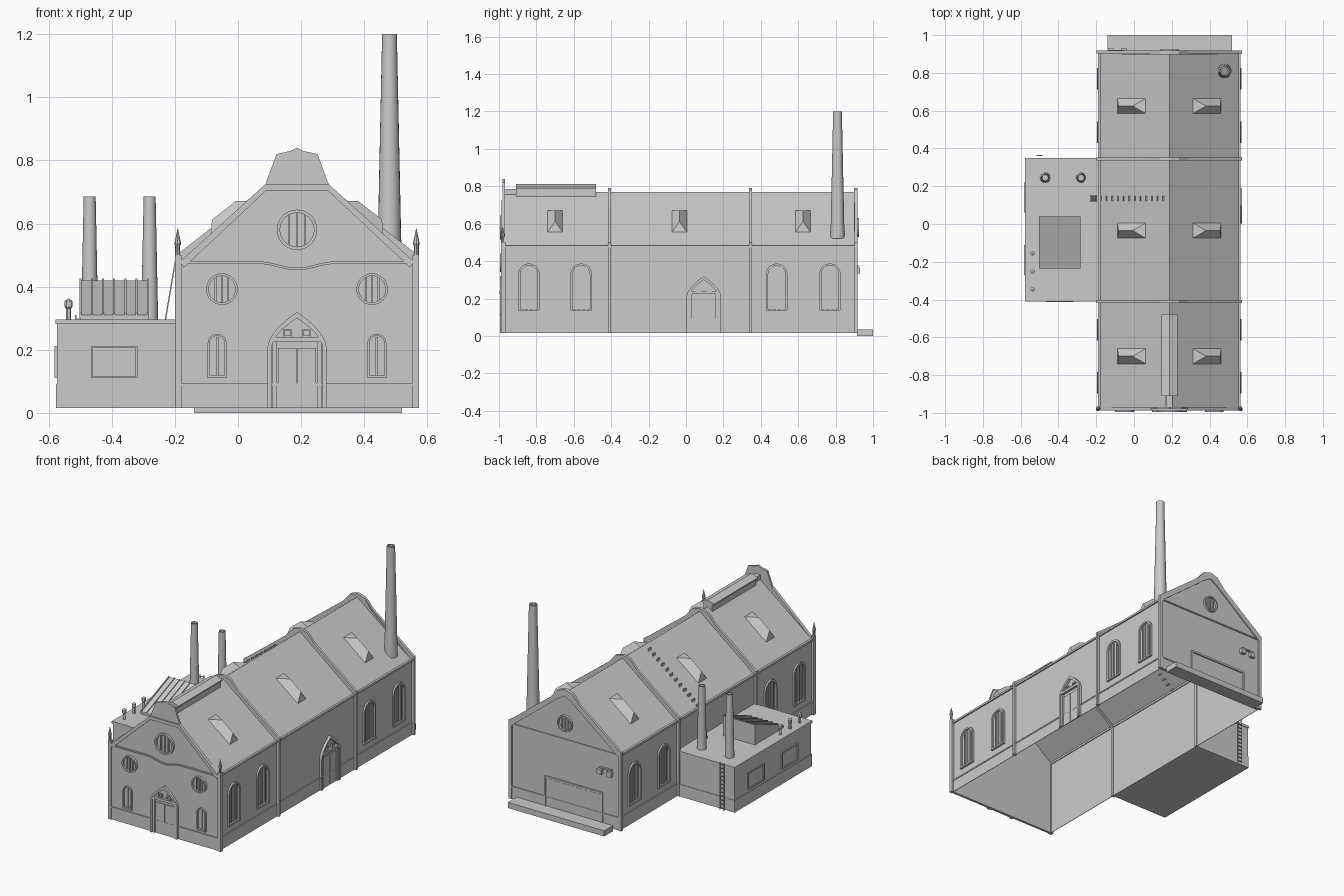
import bpy, bmesh, math
from mathutils import Vector, Matrix

cube = bpy.data.objects.get("Cube")
if cube:
    bpy.data.objects.remove(cube)

GREY = (0.6, 0.6, 0.6, 1)
mat = bpy.data.materials.new("plain grey")
mat.use_nodes = True
mat.diffuse_color = GREY
mat.node_tree.nodes["Principled BSDF"].inputs["Base Color"].default_value = GREY

CX, HALF, BASE, EAVE, RIDGE = 0.187, 0.37, 0.015, 0.48, 0.77
FRONT_Y, BACK_Y = -0.98, 0.91
PITCH = math.atan2(RIDGE - EAVE, HALF)
UP = Vector((0, 0, 1))


def make(name, verts, faces, frame=Matrix(), smooth=False):
    mesh = bpy.data.meshes.new(name)
    mesh.from_pydata([frame @ Vector(v) for v in verts], [], faces)
    bm = bmesh.new()
    bm.from_mesh(mesh)
    bmesh.ops.recalc_face_normals(bm, faces=bm.faces)
    bm.to_mesh(mesh)
    bm.free()
    mesh.materials.append(mat)
    obj = bpy.data.objects.new(name, mesh)
    bpy.context.collection.objects.link(obj)
    if smooth:
        bpy.ops.object.select_all(action='DESELECT')
        obj.select_set(True)
        bpy.context.view_layer.objects.active = obj
        bpy.ops.object.shade_smooth_by_angle()
    return obj


def wall(u, x, y):
    """Frame with u along the wall, z up and depth pointing outwards."""
    u = Vector(u)
    n = u.cross(UP)
    return Matrix.Translation((x, y, 0)) @ Matrix((u, UP, n)).transposed().to_4x4()


def prism(name, pts, frame, d0, d1):
    n = len(pts)
    verts = [(u, v, d) for d in (d0, d1) for u, v in pts]
    sides = [(i, (i + 1) % n, (i + 1) % n + n, i + n) for i in range(n)]
    return make(name, verts, [tuple(range(n)), tuple(range(n, 2 * n))] + sides, frame)


def band(name, outer, inner, frame, d0, d1, closed=False):
    n = len(outer)
    verts = [(u, v, d) for d in (d0, d1) for line in (outer, inner) for u, v in line]
    faces = []
    for i in range(n if closed else n - 1):
        j = (i + 1) % n
        for a, b in ((0, n), (2 * n, 3 * n), (0, 2 * n), (n, 3 * n)):
            faces.append((a + i, a + j, b + j, b + i))
    if not closed:
        faces += [(i, i + n, i + 3 * n, i + 2 * n) for i in (0, n - 1)]
    return make(name, verts, faces, frame)


def plate(name, frame, u0, u1, v0, v1, d0, d1):
    return prism(name, [(u0, v0), (u1, v0), (u1, v1), (u0, v1)], frame, d0, d1)


def lathe(name, x, y, profile, sides=20):
    verts, faces = [], []
    for r, z in profile:
        for k in range(sides):
            a = math.tau * k / sides
            verts.append((x + r * math.cos(a), y + r * math.sin(a), z))
    for i in range(len(profile) - 1):
        for k in range(sides):
            j = (k + 1) % sides
            a, b = i * sides, (i + 1) * sides
            faces.append((a + k, a + j, b + j, b + k))
    return make(name, verts, faces, smooth=True)


def ladder(name, start, end, across, rungs):
    start, end, across = Vector(start), Vector(end), Vector(across)
    along = (end - start).normalized()
    frame = Matrix((across, along, across.cross(along))).transposed().to_4x4()
    frame = Matrix.Translation(start) @ frame
    length, w, t = (end - start).length, 0.014, 0.002
    for side in (-w, w):
        plate(name + "_rail", frame, side - t, side + t, 0, length, -t, t)
    for k in range(rungs):
        v = length * (k + 0.5) / rungs
        plate(name + "_rung", frame, -w, w, v - t, v + t, -t, t)


def mirrored(half):
    return [(-u, v) for u, v in half] + [(u, v) for u, v in reversed(half) if u]


def arch(u, w, z0, spring, top, point=False):
    """Open outline of an arch, from its left foot to its right foot."""
    half = [(w, z0)]
    for k in range(9):
        a = math.pi / 2 * k / 8
        x = 1 - (k / 8) ** 1.7 if point else math.cos(a)
        z = k / 8 if point else math.sin(a)
        half.append((w * x if k < 8 else 0, spring + (top - spring) * z))
    return [(u + x, z) for x, z in mirrored(half)]


def circle(u, v, r):
    return [(u + r * math.cos(math.tau * k / 32), v + r * math.sin(math.tau * k / 32))
            for k in range(32)]


def arched_window(frame, u, w, z0, top, bars=3):
    spring, t = top - w, 0.2 * w
    band("window_frame", arch(u, w, z0, spring, top),
         arch(u, w - t, z0, spring, top - t), frame, 0, 0.01)
    plate("window_sill", frame, u - w, u + w, z0 - 0.01, z0, 0, 0.012)
    for k in range(bars):
        x = u + w * (k - (bars - 1) / 2) * 0.45
        plate("window_bar", frame, x - 0.004, x + 0.004, z0, top - t * 1.5, 0, 0.005)


def round_window(frame, u, v, r):
    band("round_window_frame", circle(u, v, r), circle(u, v, r * 0.84), frame, 0, 0.014, True)
    for k in (-1, 0, 1):
        x, h = u + k * r * 0.4, r * (0.86 if k == 0 else 0.76)
        plate("round_window_bar", frame, x - 0.003, x + 0.003, v - h, v + h, 0, 0.007)


def rect_frame(name, frame, u, w, z0, z1, t):
    outer = [(u - w, z0), (u + w, z0), (u + w, z1), (u - w, z1)]
    inner = [(u - w + t, z0 + t), (u + w - t, z0 + t), (u + w - t, z1 - t), (u - w + t, z1 - t)]
    band(name, outer, inner, frame, 0, 0.008, True)


def porch(frame, u):
    band("porch_arch", arch(u, 0.093, BASE, 0.21, 0.32, True),
         arch(u, 0.08, BASE, 0.21, 0.3, True), frame, 0, 0.015)
    plate("porch_cornice", frame, u - 0.076, u + 0.076, 0.225, 0.24, 0, 0.016)
    for s in (-1, 1):
        plate("door_jamb", frame, u + s * 0.078, u + s * 0.064, BASE, 0.225, 0, 0.01)
        plate("door_leaf", frame, u + s * 0.002, u + s * 0.06, BASE, 0.205, 0, 0.005)
        rect_frame("porch_light", frame, u + s * 0.03, 0.014, 0.24, 0.265, 0.005)


front = wall((1, 0, 0), CX, FRONT_Y)
back = wall((-1, 0, 0), CX, BACK_Y)
left = wall((0, 1, 0), CX + HALF, 0)
right = wall((0, -1, 0), CX - HALF, 0)

# Hall: hollow walls and roof, open underneath
outline = mirrored([(HALF, BASE), (HALF, EAVE), (0, RIDGE)])
shell = [(CX + u, y, v) for y in (FRONT_Y, BACK_Y) for u, v in outline]
make("hall_walls_and_roof", shell, [(i, i + 1, i + 6, i + 5) for i in range(4)])

# Gable walls
front_half = [(HALF, BASE), (HALF, EAVE), (0.1, 0.725), (0.065, 0.82), (0.02, 0.83), (0, 0.84)]
back_half = [(HALF, BASE), (HALF, EAVE), (0.1, 0.71), (0.05, 0.775), (0, 0.79)]
prism("front_gable", mirrored(front_half), front, -0.012, 0)
prism("back_gable", mirrored(back_half), back, -0.012, 0)
coping = mirrored(front_half[1:3])
band("front_coping", coping, [(u * 0.97, v - 0.02) for u, v in coping], front, 0, 0.008)

# Buttress ribs running up the walls and over the roof
rib_out = mirrored([(0.386, BASE), (0.386, 0.5), (0.37, 0.51), (0.1, 0.718), (0.05, 0.775), (0, 0.79)])
rib_in = mirrored([(0.365, BASE), (0.365, 0.47), (0.36, 0.475), (0.1, 0.68), (0.05, 0.72), (0, 0.75)])
for y in (-0.41, 0.345, BACK_Y):
    band("roof_rib", rib_out, rib_in, wall((1, 0, 0), CX, y), -0.008, 0.008)
for s in (-1, 1):
    x = CX + s * 0.378
    plate("corner_pier", front, s * 0.366, s * 0.386, BASE, 0.5, -0.015, 0.008)
    lathe("pinnacle", x, FRONT_Y, [(0.008, 0.49), (0.008, 0.53), (0.011, 0.535), (0.0005, 0.585)], 8)

# Plinths, eaves mouldings and the dipped front moulding
for frame, a, b in ((front, -HALF, HALF), (back, -HALF, HALF),
                    (left, FRONT_Y, BACK_Y), (right, -BACK_Y, -FRONT_Y)):
    plate("plinth", frame, a, b, BASE, 0.088, 0, 0.003)
    plate("plinth_moulding", frame, a, b, 0.086, 0.094, 0, 0.006)
for frame, a, b in ((left, FRONT_Y, BACK_Y), (right, -BACK_Y, -FRONT_Y)):
    plate("eaves_moulding", frame, a, b, 0.472, 0.484, -0.005, 0.008)
curve = []
for k in range(-20, 21):
    u = HALF * k / 20
    dip = math.cos(u * math.pi / 0.24) ** 2 if abs(u) < 0.12 else 0
    curve.append((u, EAVE - 0.02 * dip))
band("front_moulding", curve, [(u, v - 0.008) for u, v in curve], front, 0, 0.008)
plate("back_moulding", back, -HALF, HALF, 0.474, 0.482, 0, 0.006)

# Windows and porches
for y in (-0.84, -0.56, 0.485, 0.77):
    arched_window(left, y, 0.057, 0.145, 0.387)
    arched_window(right, -y, 0.057, 0.145, 0.387)
round_window(front, 0, 0.58, 0.064)
round_window(back, 0, 0.58, 0.05)
for s in (-1, 1):
    round_window(front, s * 0.238, 0.392, 0.05)
    arched_window(front, s * 0.253, 0.03, 0.12, 0.25, 1)
porch(front, 0)
porch(left, 0.095)

# Loading door, ramp and lamp at the back
rect_frame("loading_door_frame", back, 0.057, 0.2, BASE, 0.22, 0.012)
plate("loading_door", back, -0.13, 0.244, BASE, 0.205, 0, 0.004)
plate("loading_ramp", back, -0.333, 0.327, 0, 0.035, 0.005, 0.09)
plate("lamp_arm", back, 0.24, 0.32, 0.37, 0.378, 0, 0.012)
for u in (0.24, 0.31):
    plate("lamp_box", back, u - 0.015, u + 0.015, 0.335, 0.365, 0, 0.02)

# Hipped roof lights on both slopes
for s in (-1, 1):
    slope = Matrix.Rotation(PITCH * s, 4, 'Y') @ Matrix.Diagonal((s, 1, 1, 1))
    for y in (0.625, -0.035, -0.7):
        place = Matrix.Translation((CX + s * 0.2, y, RIDGE - 0.2 * math.tan(PITCH)))
        hip = [(a, b, 0) for a, b in ((-0.095, -0.04), (0.095, -0.04), (0.095, 0.04), (-0.095, 0.04))]
        hip += [(-0.04, 0, 0.042), (0.055, 0, 0.042)]
        make("roof_light", hip, [(0, 1, 5, 4), (2, 3, 4, 5), (1, 2, 5), (3, 0, 4), (3, 2, 1, 0)], place @ slope)

# Long ridge vent
plate("ridge_vent", front, -0.03, 0.03, 0.735, 0.79, -0.5, -0.07)
prism("ridge_vent_cap", mirrored([(0.042, 0.788), (0.042, 0.796), (0, 0.812)]), front, -0.5, -0.07)
plate("ridge_vent_link", front, -0.018, 0.018, 0.74, 0.785, -0.08, -0.005)

# Side annex with flat roof
annex = wall((1, 0, 0), 0, -0.405)
ANNEX_X = -0.574
plate("annex_walls", annex, ANNEX_X, CX - HALF, BASE, 0.285, -0.75, 0)
plate("annex_roof", annex, ANNEX_X - 0.004, CX - HALF, 0.281, 0.296, -0.755, 0.005)
plate("annex_plinth", annex, ANNEX_X - 0.003, CX - HALF, BASE, 0.09, -0.753, 0.003)
rect_frame("annex_window", annex, -0.392, 0.073, 0.11, 0.212, 0.006)
annex_side = wall((0, -1, 0), ANNEX_X, 0)
for y in (0.14, -0.19):
    rect_frame("annex_window", annex_side, -y, 0.08, 0.11, 0.212, 0.006)

# Sloping glazed light on the annex roof
side = wall((0, 1, 0), 0, 0)
wedge = [(-0.235, 0.295), (0.04, 0.295), (0.04, 0.42), (-0.235, 0.31)]
prism("annex_roof_light", wedge, side, -0.5, -0.283)
for k in range(7):
    x = -0.499 + 0.0355 * k
    prism("roof_light_bar", [(u, v + 0.006) for u, v in wedge], side, x - 0.003, x + 0.003)

# Chimneys and vents
for x in (-0.47, -0.28):
    lathe("annex_chimney", x, 0.245, [(0.027, 0.29), (0.019, 0.685), (0.014, 0.685), (0.014, 0.6)])
lathe("tall_chimney", 0.48, 0.81, [(0.038, 0.52), (0.036, 0.6), (0.024, 1.17), (0.024, 1.2), (0.016, 1.2), (0.016, 1.1)])
for y in (-0.155, -0.25, -0.345):
    lathe("roof_vent", -0.537, y, [(0.008, 0.29), (0.008, 0.33), (0.012, 0.335), (0.012, 0.355), (0.001, 0.362)], 12)

# Ladders
ladder("annex_ladder", (-0.5, 0.362, BASE), (-0.5, 0.362, 0.31), (1, 0, 0), 12)
ladder("leaning_ladder", (-0.23, 0.135, 0.296), (-0.195, 0.135, 0.5), (0, 1, 0), 9)
for k in range(12):
    x = 0.155 - 0.03 * k
    z = RIDGE - (CX - x) * math.tan(PITCH)
    plate("roof_step", side, 0.122, 0.148, z - 0.005, z + 0.012, x - 0.003, x + 0.003)
